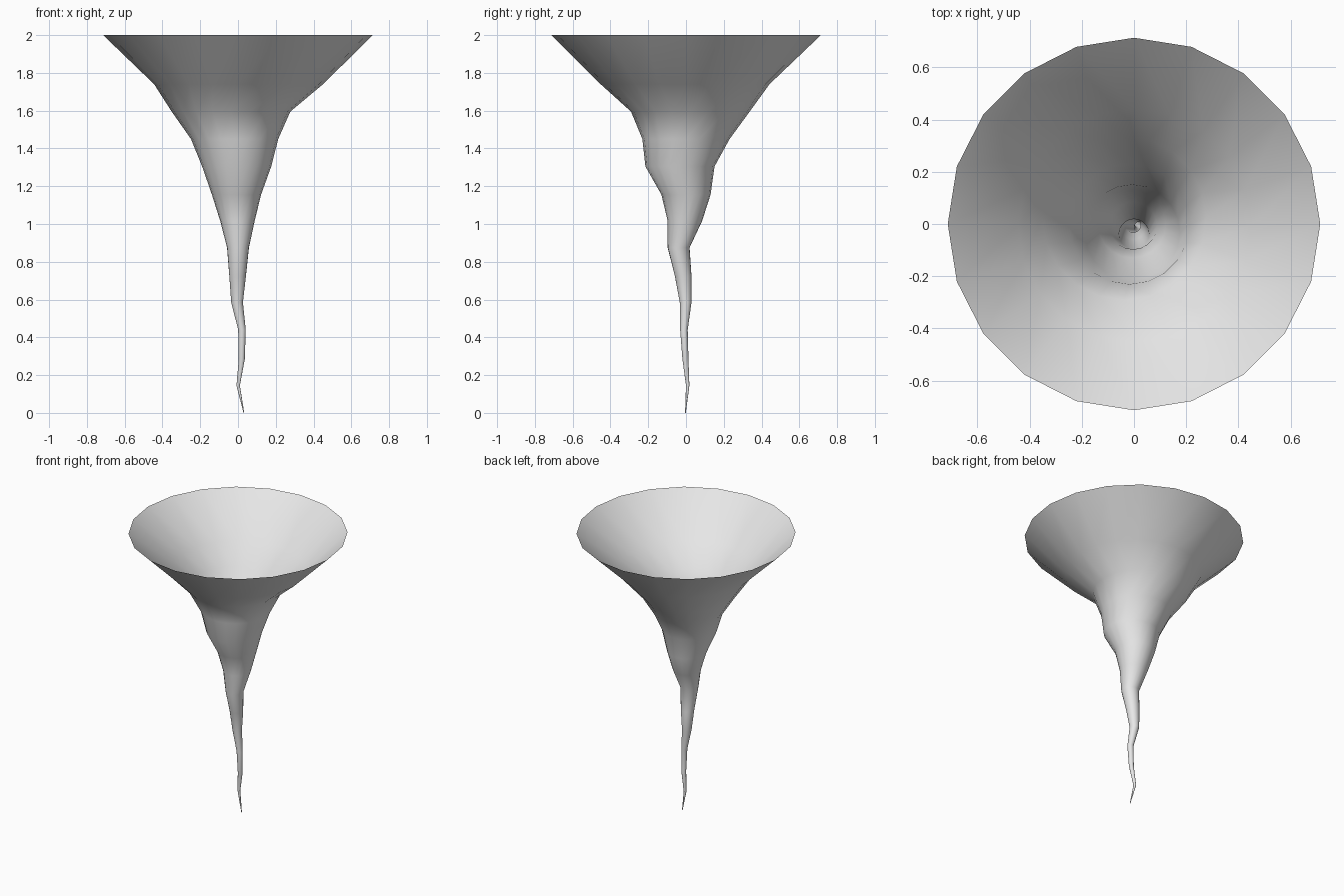
import bpy, bmesh
from math import cos, sin, pi

cube = bpy.data.objects.get("Cube")
if cube:
    bpy.data.objects.remove(cube, do_unlink=True)

SIDES = 20

# Funnel rings from tip to rim: height, centre x, centre y, radius
RINGS = [
    (0.0, 0.031, -0.003, 0.002),
    (0.145, 0.001, 0.009, 0.009),
    (0.285, 0.02, -0.003, 0.016),
    (0.44, 0.021, -0.011, 0.02),
    (0.585, -0.005, -0.002, 0.031),
    (0.725, -0.002, -0.015, 0.044),
    (0.875, 0.0, -0.039, 0.058),
    (1.015, -0.003, -0.006, 0.091),
    (1.155, -0.008, 0.0, 0.13),
    (1.305, -0.007, -0.032, 0.183),
    (1.45, -0.018, 0.0, 0.231),
    (1.595, -0.037, 0.023, 0.314),
    (1.74, 0.003, -0.005, 0.447),
    (2.0, 0.0, 0.0, 0.714),
]

# Grey cloud colour
grey = bpy.data.materials.new("cloud_grey")
grey.use_nodes = True
color = (0.8, 0.8, 0.8, 1)
grey.diffuse_color = color
grey.node_tree.nodes["Principled BSDF"].inputs["Base Color"].default_value = color

# Open funnel skinned over the wandering rings
bm = bmesh.new()
loops = []
for z, cx, cy, r in RINGS:
    angles = [2 * pi * i / SIDES for i in range(SIDES)]
    loops.append([bm.verts.new((cx + r * cos(a), cy + r * sin(a), z)) for a in angles])
for low, high in zip(loops, loops[1:]):
    for i in range(SIDES):
        j = (i + 1) % SIDES
        bm.faces.new((low[i], low[j], high[j], high[i])).smooth = True

mesh = bpy.data.meshes.new("whirlwind_funnel")
bm.to_mesh(mesh)
bm.free()
mesh.materials.append(grey)
funnel = bpy.data.objects.new("whirlwind_funnel", mesh)
bpy.context.collection.objects.link(funnel)
